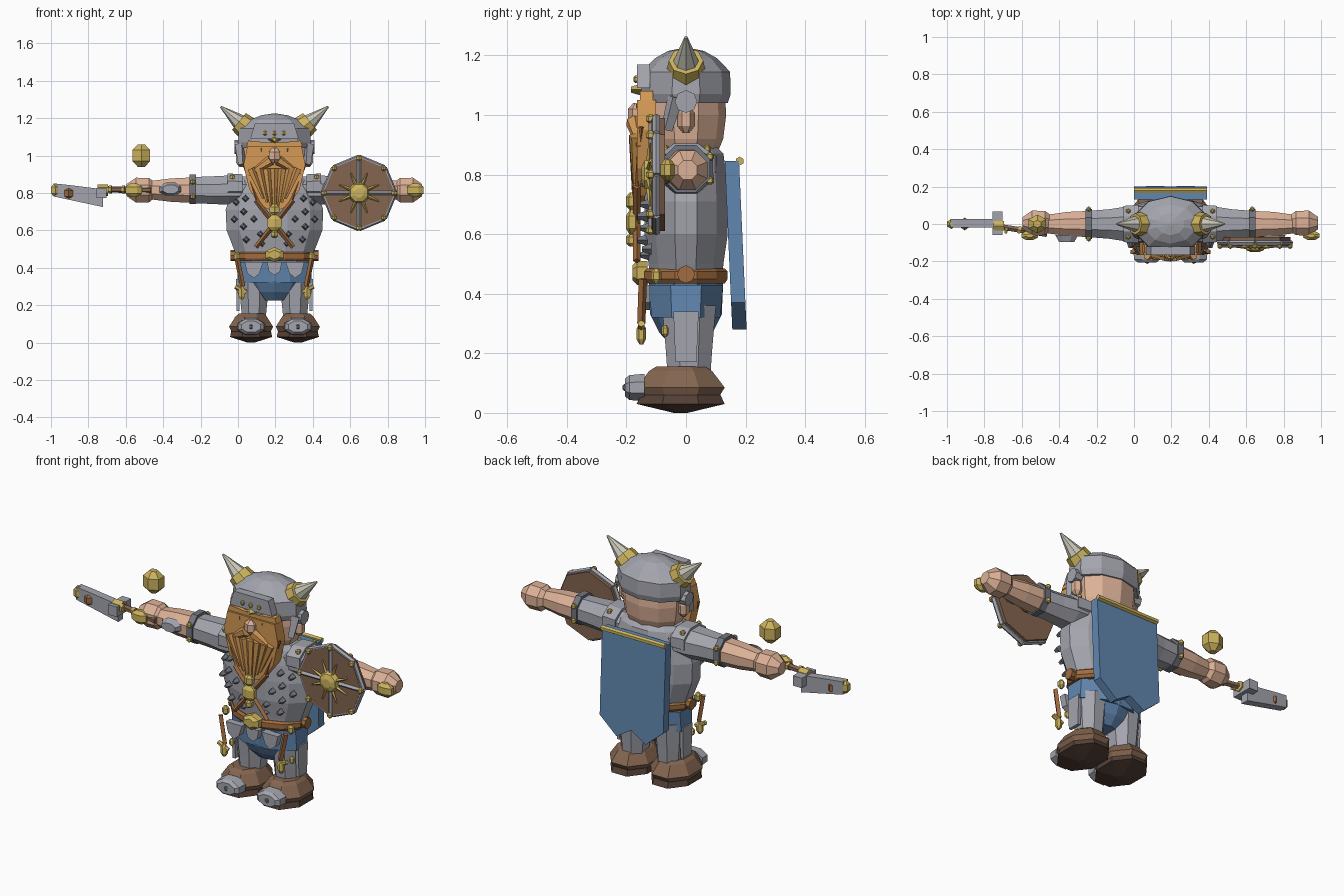
import bpy, bmesh, math
from mathutils import Vector

if "Cube" in bpy.data.objects:
    bpy.data.objects.remove(bpy.data.objects["Cube"])

CX = 0.195  # the body stands off-centre because of the long axe


def material(name, r, g, b):
    m = bpy.data.materials.new(name)
    m.use_nodes = True
    m.diffuse_color = (r, g, b, 1)
    m.node_tree.nodes["Principled BSDF"].inputs["Base Color"].default_value = (r, g, b, 1)
    return m


STEEL = material("steel", .37, .375, .42)
IRON = material("dark steel", .17, .18, .21)
SKIN = material("skin", .72, .44, .31)
BEARD = material("ginger", .66, .32, .09)
LEATHER = material("leather", .36, .15, .05)
WOOD = material("brown", .23, .13, .08)
SOLE = material("dark brown", .09, .053, .037)
BLUE = material("blue cloth", .12, .24, .43)
GOLD = material("gold", .60, .45, .11)
HORN = material("horn", .60, .58, .49)


def finish(bm, name, mat):
    bmesh.ops.recalc_face_normals(bm, faces=bm.faces)
    me = bpy.data.meshes.new(name)
    bm.to_mesh(me)
    bm.free()
    me.materials.append(mat)
    ob = bpy.data.objects.new(name, me)
    ob.location.x = CX
    bpy.context.collection.objects.link(ob)
    return ob


def loft(name, mat, sections, n=8, axis="z", at=(0, 0, 0), half=True):
    """Faceted rings (position, radius a, radius b) joined along an axis."""
    bm = bmesh.new()
    rings = []
    for p, ra, rb in sections:
        ring = []
        for i in range(n):
            t = (i + (.5 if half else 0)) * math.tau / n
            a, b = ra * math.cos(t), rb * math.sin(t)
            co = {"x": (p, a, b), "y": (a, p, b), "z": (a, b, p)}[axis]
            ring.append(bm.verts.new(Vector(co) + Vector(at)))
        rings.append(ring)
    for lo, hi in zip(rings, rings[1:]):
        for i in range(n):
            j = (i + 1) % n
            bm.faces.new((lo[i], lo[j], hi[j], hi[i]))
    bm.faces.new(rings[0])
    bm.faces.new(rings[-1])
    return finish(bm, name, mat)


def gem(name, mat, at, rx, ry, rz, n=6):
    """Small faceted nugget."""
    return loft(name, mat, [(-rz, rx * .4, ry * .4), (-rz * .5, rx, ry),
                            (rz * .5, rx, ry), (rz, rx * .4, ry * .4)], n, "z", at)


def rod(name, mat, a, b, r1, r2=None, n=6):
    a, b = Vector(a), Vector(b)
    bm = bmesh.new()
    bmesh.ops.create_cone(bm, cap_ends=True, segments=n, radius1=r1,
                          radius2=r1 if r2 is None else r2, depth=(b - a).length)
    q = (b - a).to_track_quat("Z", "Y")
    for v in bm.verts:
        v.co = q @ v.co + (a + b) / 2
    return finish(bm, name, mat)


def box(name, mat, at, size):
    bm = bmesh.new()
    bmesh.ops.create_cube(bm, size=1)
    for v in bm.verts:
        v.co = Vector(at) + Vector(c * s for c, s in zip(v.co, size))
    return finish(bm, name, mat)


def plate(name, mat, outline, y0, y1, lean=0, z0=0):
    """Outline in x and z, given thickness in y; lean shifts y with depth below z0."""
    bm = bmesh.new()
    front = [bm.verts.new((x, y0 + lean * (z0 - z), z)) for x, z in outline]
    back = [bm.verts.new((x, y1 + lean * (z0 - z), z)) for x, z in outline]
    bm.faces.new(front)
    bm.faces.new(back)
    for i in range(len(front)):
        j = (i + 1) % len(front)
        bm.faces.new((front[i], front[j], back[j], back[i]))
    return finish(bm, name, mat)


def both(half):
    return half + [(-x, z) for x, z in reversed(half) if x]


# Torso, belt and hips
loft("torso", STEEL, [(.44, .20, .125), (.50, .225, .13), (.60, .265, .145), (.71, .27, .145),
                      (.80, .24, .14), (.87, .19, .13), (.91, .12, .09)], 12)
loft("belt", LEATHER, [(.435, .21, .135), (.45, .222, .145), (.475, .222, .145), (.485, .21, .135)], 12)
loft("hips", BLUE, [(.225, .07, .05), (.27, .13, .09), (.33, .17, .12), (.44, .195, .125)], 10)
loft("hip_cloth", BLUE, [(.32, .215, .125), (.43, .21, .135)], 8)
loft("buckle", GOLD, [(-.18, .03, .025), (-.165, .055, .04), (-.13, .055, .04)], 6, "y", (0, 0, .47))

# Head, nose and helmet
loft("head", SKIN, [(.86, .14, .10), (.92, .165, .125), (1.0, .175, .135), (1.08, .17, .13)], 10)
gem("nose", SKIN, (0, -.165, 1.0), .035, .03, .04)
loft("helmet", STEEL, [(1.04, .195, .14), (1.07, .205, .15), (1.145, .20, .148),
                       (1.19, .14, .105), (1.215, .075, .06), (1.225, .01, .01)], 10)
plate("brow_guard", STEEL, both([(.13, 1.09), (.105, 1.17)]), -.165, -.12)
plate("brow", BEARD, both([(.15, 1.05), (.14, 1.08), (.04, 1.07)]), -.155, -.11)
loft("brow_crest", GOLD, [(-.185, .012, .01), (-.15, .035, .02)], 4, "y", (0, 0, 1.085), False)
for x in (-.05, 0, .05):
    gem("helmet_rivet", GOLD, (x, -.167, 1.12), .012, .01, .012)

# Beard mass with locks laid over it
plate("beard", BEARD, both([(.06, 1.05), (.145, 1.05), (.165, .95), (.135, .82), (.075, .73), (0, .70)]),
      -.165, -.10)
for i in range(-3, 4):
    x = i * .04
    rod("beard_lock", BEARD, (x * 1.05, -.17, .93), (x * .5, -.172, .71 + abs(x) * .5), .022, .008, 5)

for s in (-1, 1):
    # Face and helmet sides
    rod("moustache", BEARD, (s * .02, -.175, .975), (s * .15, -.155, .89), .028, .008)
    rod("beard_edge", LEATHER, (s * .165, -.15, .96), (s * .08, -.165, .73), .009, n=4)
    gem("eye", IRON, (s * .07, -.155, 1.03), .016, .012, .012)
    gem("ear", SKIN, (s * .18, 0, .985), .03, .028, .045)
    rod("ear_disc", STEEL, (s * .17, 0, 1.045), (s * .215, 0, 1.045), .038, n=8)
    rod("cheek_guard", STEEL, (s * .185, -.035, 1.06), (s * .175, -.065, .95), .028, .02, 4)
    # Horns
    rod("horn_ring", GOLD, (s * .145, 0, 1.145), (s * .19, 0, 1.182), .066, .058, 8)
    rod("horn", HORN, (s * .17, 0, 1.165), (s * .288, 0, 1.262), .05, .005, 8)
    # Arms: sleeve, cuff, forearm and fist
    loft("sleeve", STEEL, [(s * .12, .10, .075), (s * .24, .10, .085), (s * .33, .085, .08),
                           (s * .45, .075, .075)], 8, "x", (0, 0, .815))
    loft("arm_cuff", IRON, [(s * .42, .088, .086), (s * .455, .088, .086)], 8, "x", (0, 0, .82))
    loft("forearm", SKIN, [(s * .45, .075, .073), (s * .55, .07, .068), (s * .67, .052, .052)],
         8, "x", (0, 0, .815))
    loft("fist", SKIN, [(s * .64, .045, .045), (s * .67, .07, .07), (s * .74, .072, .072),
                        (s * .79, .035, .035)], 8, "x", (0, .005, .815))
    loft("bracer_plate", STEEL, [(-.095, .045, .025), (-.06, .065, .04)], 8, "y", (s * .555, 0, .82))
    gem("hand_guard", GOLD, (s * .753, -.062, .815), .048, .026, .036, 8)
    for y, z in ((-.08, .86), (-.08, .78), (.08, .86), (.08, .78)):
        gem("cuff_stud", GOLD, (s * .437, y, z), .014, .014, .014)
    for y in (-.07, .07):
        gem("shoulder_stud", GOLD, (s * .225, y, .885), .014, .014, .014)
    loft("shoulder_plate", STEEL, [(s * .17, .11, .07), (s * .25, .105, .075)], 8, "x", (0, 0, .835))
    # Chest straps and studs
    rod("chest_strap", LEATHER, (s * .10, -.165, .51), (s * -.10, -.165, .76), .013, n=4)
    for x, z, y in ((.065, .53, .14), (.15, .55, .135), (.075, .58, .15), (.165, .62, .14),
                    (.11, .66, .15), (.165, .70, .14), (.155, .77, .14), (.215, .66, .115),
                    (.205, .75, .11)):
        loft("chest_stud", IRON, [(-y - .012, .009, .009), (-y + .02, .02, .02)], 4, "y",
             (s * x, 0, z), False)
    # Belt fittings and hanging charms
    rod("belt_disc", LEATHER, (s * .20, 0, .465), (s * .235, 0, .465), .03, n=8)
    gem("belt_end", GOLD, (s * .20, -.10, .46), .018, .018, .025)
    plate("skirt_plate", STEEL, [(s * .06, .43), (s * .16, .43), (s * .145, .37), (s * .11, .345),
                                 (s * .08, .37)], -.158, -.12)
    rod("charm_strap", LEATHER, (s * .20, -.145, .45), (s * .17, -.15, .30), .014, n=4)
    rod("charm_bar", GOLD, (s * .21, -.15, .30), (s * .15, -.15, .27), .012)
    gem("charm", GOLD, (s * .175, -.15, .265), .02, .016, .035)
    # Legs and boots
    loft("leg", STEEL, [(.13, .068, .078), (.22, .078, .085), (.36, .088, .098)], 8, "z", (s * .11, .01, 0))
    loft("leg_side_plate", STEEL, [(.17, .012, .05), (.34, .014, .06)], 4, "z", (s * .195, 0, 0))
    gem("knee_stud", GOLD, (s * .185, -.07, .275), .014, .012, .02)
    boot = (s * .125, -.018, 0)
    loft("boot_sole", SOLE, [(.0, .02, .025), (.03, .122, .16), (.06, .115, .145)], 8, "z", boot)
    loft("boot", WOOD, [(.04, .105, .13), (.085, .127, .16), (.14, .09, .115), (.155, .07, .09)],
         8, "z", boot)
    loft("toe_cap", STEEL, [(-.205, .055, .032), (-.19, .075, .045), (-.14, .08, .05)], 8, "y",
         (s * .125, 0, .085))
    gem("toe_rivet", IRON, (s * .125, -.203, .085), .012, .01, .012)

plate("skirt_plate_middle", STEEL, both([(.04, .43), (.03, .38), (0, .36)]), -.155, -.12)
for z, r in ((.71, .03), (.64, .042), (.58, .022)):
    gem("beard_bead", GOLD, (0, -.18, z), r, .022, r)

# Cape with a swallow-tailed hem and a gold bar
plate("cape", BLUE, both([(.195, .845), (.195, .37), (.09, .28), (0, .335)]), .13, .178, .045, .845)
rod("cape_bar", GOLD, (-.195, .18, .845), (.195, .18, .845), .015)

# Shield on the left arm
SX, SZ = .452, .8
hub = (SX, 0, SZ)
loft("shield_board", WOOD, [(-.115, .19, .19), (-.07, .19, .19)], 8, "y", hub, False)
gem("shield_grip", LEATHER, (SX, -.07, SZ), .06, .03, .03)


def around(r, i, y=-.115):
    t = i * math.tau / 8
    return (SX + r * math.cos(t), y, SZ + r * math.sin(t))


for i in range(8):
    rod("shield_rim", STEEL, around(.19, i, -.1), around(.19, i + 1, -.1), .015)
    gem("shield_rivet", GOLD, around(.187, i, -.118), .015, .016, .015)
    rod("shield_ray", GOLD, around(.04, i + .5, -.125), around(.115, i + .5, -.122), .01, .004, 4)
for i in range(0, 8, 2):
    rod("shield_bar", STEEL, around(.02, i), around(.185, i), .011, n=4)
loft("shield_boss", GOLD, [(-.15, .025, .025), (-.14, .05, .05), (-.11, .062, .062)], 8, "y", hub)

# Axe in the right hand
rod("axe_handle", WOOD, (-.66, -.055, .815), (-.94, -.01, .82), .017)
for t in (.80, .87):
    rod("axe_handle_ring", GOLD, (-t, -.033, .818), (-t - .015, -.03, .818), .022)
loft("axe_collar", GOLD, [(-.945, .03, .03), (-.89, .03, .03)], 6, "x", (0, -.01, .815))
plate("axe_blade", STEEL, [(-.918, .82), (-.918, .725), (-1.175, .78), (-1.175, .85), (-1.12, .845)],
      -.018, .026)
box("axe_head", STEEL, (-.925, .005, .80), (.055, .125, .055))
gem("axe_bolt", LEATHER, (-1.10, 0, .798), .028, .034, .032)
gem("axe_tip", GOLD, (-1.172, 0, .815), .025, .026, .035)

# Floating nugget above the right hand
gem("gold_nugget", GOLD, (-.712, 0, 1.0), .055, .05, .06)
